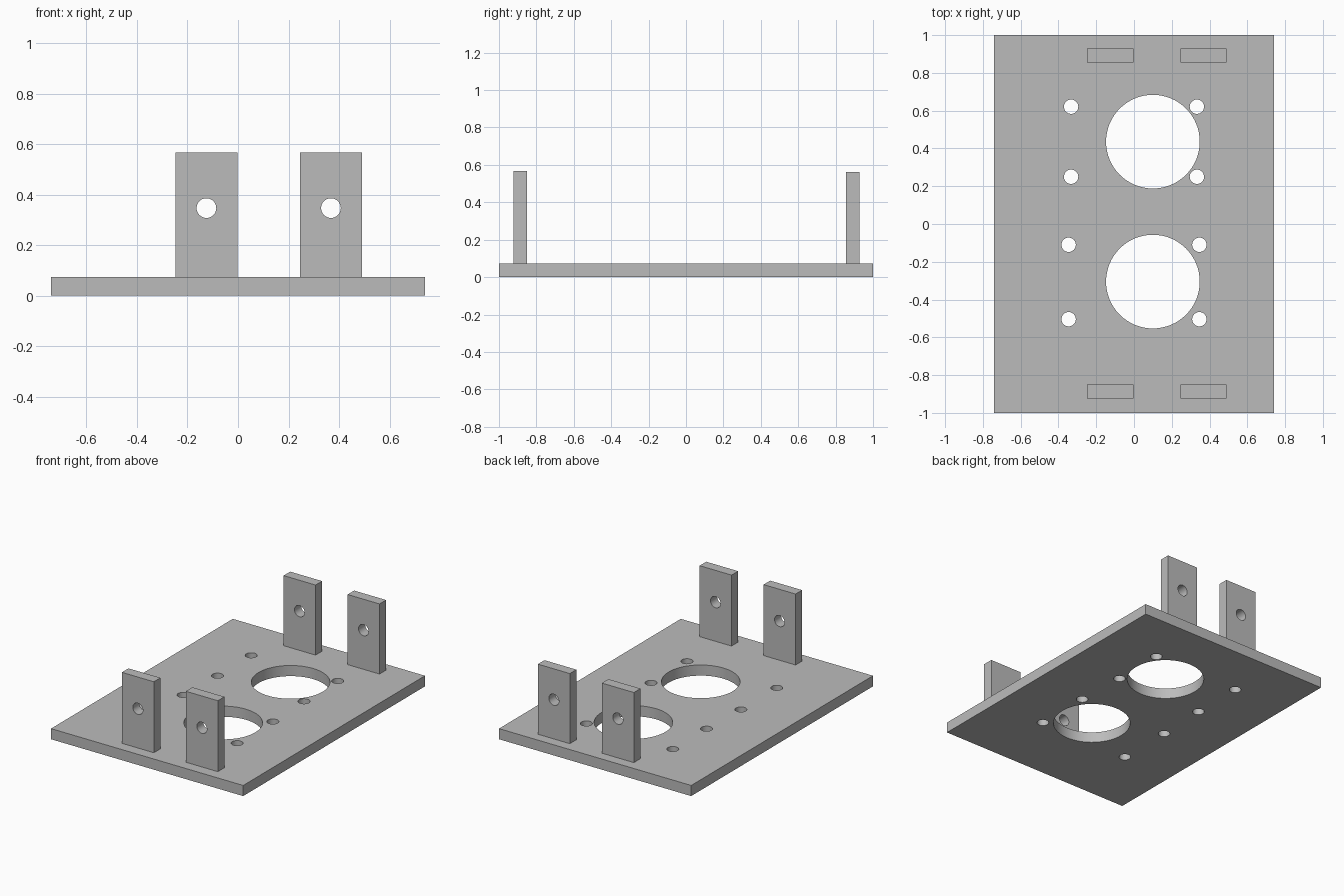
import bpy, bmesh, math
from mathutils import Matrix, Vector

default = bpy.data.objects.get("Cube")
if default:
    bpy.data.objects.remove(default, do_unlink=True)

GREY = (0.5, 0.5, 0.5, 1)
mat = bpy.data.materials.new("plain grey")
mat.use_nodes = True
mat.diffuse_color = GREY
mat.node_tree.nodes["Principled BSDF"].inputs["Base Color"].default_value = GREY


def add_object(name, bm):
    mesh = bpy.data.meshes.new(name)
    bm.to_mesh(mesh)
    bm.free()
    mesh.materials.append(mat)
    ob = bpy.data.objects.new(name, mesh)
    bpy.context.collection.objects.link(ob)
    return ob


def box(name, low, high):
    low, high = Vector(low), Vector(high)
    bm = bmesh.new()
    place = Matrix.Translation((low + high) / 2) @ Matrix.Diagonal((*(high - low), 1))
    bmesh.ops.create_cube(bm, size=1, matrix=place)
    return add_object(name, bm)


def drill(ob, holes, depth, turn=Matrix()):
    """Cut round holes, given as (centre, radius, sides), through an object."""
    bm = bmesh.new()
    for centre, radius, sides in holes:
        bmesh.ops.create_cone(bm, cap_ends=True, segments=sides, radius1=radius,
                              radius2=radius, depth=depth,
                              matrix=Matrix.Translation(centre) @ turn)
    cutter = add_object("hole_cutter", bm)
    cutter.hide_render = True
    mod = ob.modifiers.new("holes", "BOOLEAN")
    mod.operation = "DIFFERENCE"
    mod.solver = "EXACT"
    mod.object = cutter
    bpy.ops.object.select_all(action="DESELECT")
    bpy.context.view_layer.objects.active = ob
    ob.select_set(True)
    bpy.ops.object.modifier_apply(modifier=mod.name)
    bpy.data.objects.remove(cutter, do_unlink=True)
    bpy.ops.object.shade_smooth_by_angle(angle=math.radians(30))


# Base plate with two large openings, each with four screw holes
THICK = 0.074
plate = box("base_plate", (-0.74, -1, 0), (0.74, 1, THICK))
holes = [((0.1, y, THICK / 2), 0.248, 64) for y in (0.436, -0.305)]
for half_width, rows in ((0.333, (0.621, 0.25)), (0.346, (-0.11, -0.504))):
    for y in rows:
        for side in (-1, 1):
            holes.append(((side * half_width, y, THICK / 2), 0.038, 32))
drill(plate, holes, 0.3)

# Four upright tabs with a cross hole, a pair at each end
sideways = Matrix.Rotation(math.pi / 2, 4, "X")
for end, y, top in (("front", -0.887, 0.568), ("back", 0.892, 0.562)):
    for side, x in (("right", -0.125), ("left", 0.368)):
        tab = box(f"{end}_{side}_tab", (x - 0.123, y - 0.036, THICK),
                  (x + 0.123, y + 0.036, top))
        drill(tab, [((x, y, 0.347), 0.039, 32)], 0.3, sideways)
